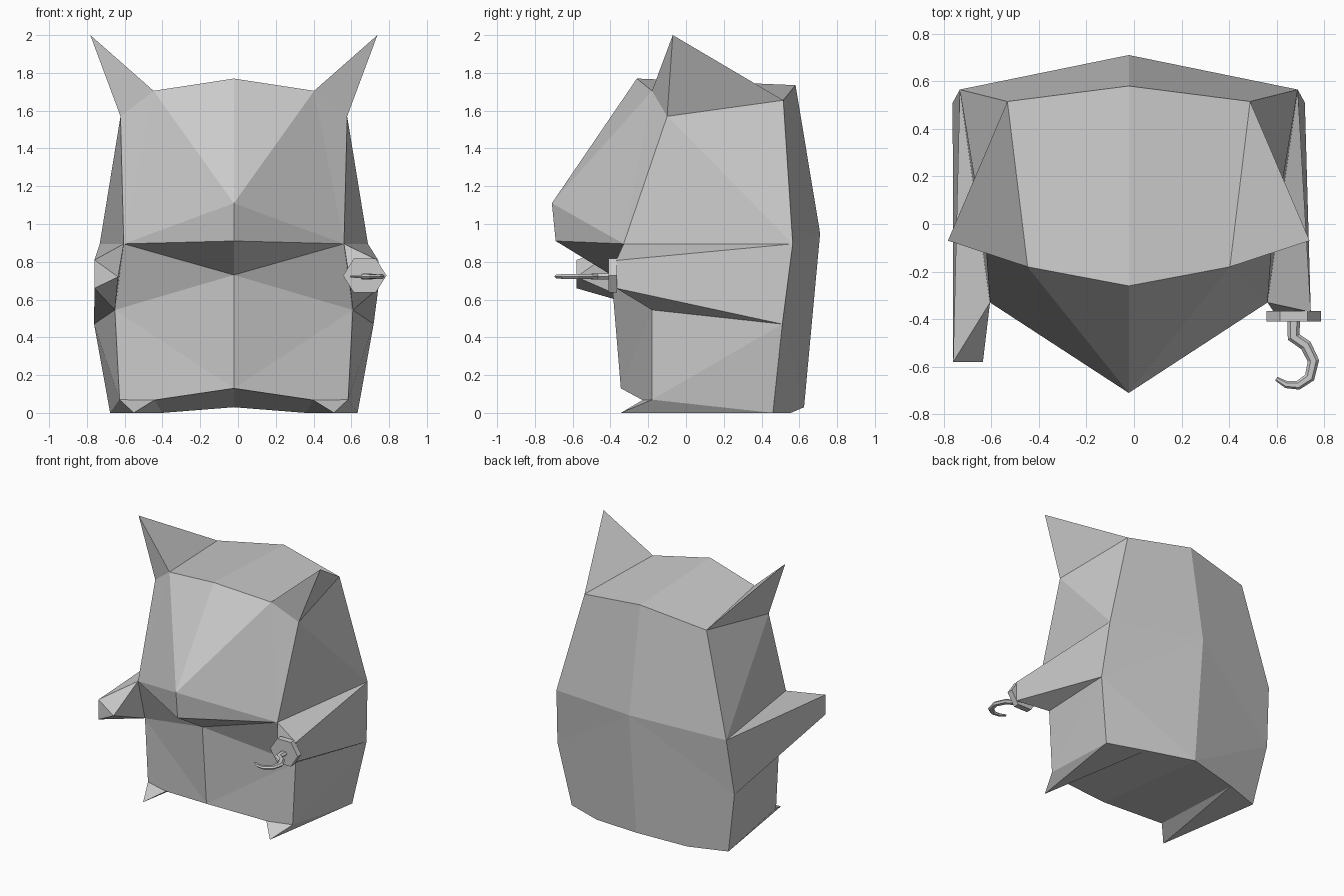
import bpy, bmesh
from math import sin, cos, tau
from mathutils import Vector

if "Cube" in bpy.data.objects:
    bpy.data.objects.remove(bpy.data.objects["Cube"])

CX = -0.022  # symmetry plane of the body


def finish(bm, name):
    bmesh.ops.recalc_face_normals(bm, faces=bm.faces)
    mesh = bpy.data.meshes.new(name)
    bm.to_mesh(mesh)
    bm.free()
    obj = bpy.data.objects.new(name, mesh)
    bpy.context.collection.objects.link(obj)
    return obj


# Profile on the centre plane (y, z)
centre = {
    "brow": (-0.26, 1.77), "crown": (0.58, 1.735), "spine": (0.71, 0.95),
    "tail": (0.625, 0.03), "crotch": (-0.345, 0.13), "neck": (-0.395, 0.73),
    "chin": (-0.69, 0.91), "snout": (-0.71, 1.11),
}
# Corners of one half (x from the centre plane, y, z)
side = {
    "temple": (0.425, -0.18, 1.705), "earbase": (0.60, -0.10, 1.57),
    "nape": (0.51, 0.515, 1.655), "eartip": (0.76, -0.07, 2.0),
    "lip": (0.583, -0.33, 0.895), "shoulder": (0.71, 0.565, 0.895),
    "armpit": (0.74, 0.51, 0.47), "waist": (0.63, -0.18, 0.545),
    "hip": (0.605, -0.18, 0.07), "heel": (0.655, 0.46, 0.0),
    "instep": (0.38, 0.555, 0.0), "toe": (0.53, -0.345, 0.0),
    "thigh": (0.42, -0.23, 0.068),
}
# Arm ends differ: left is long, right stops at the cuff
hands = {
    -1: {"wrist_top": (0.738, -0.58, 0.81), "wrist_low": (0.738, -0.58, 0.66),
         "wrist_in": (0.613, -0.58, 0.72)},
    1: {"wrist_top": (0.765, -0.37, 0.807), "wrist_low": (0.765, -0.37, 0.66),
        "wrist_in": (0.61, -0.37, 0.72)},
}
# Panels of one half, grouped by part
parts = {
    "head": ["brow temple nape crown", "brow temple snout", "temple lip snout",
             "temple earbase lip", "snout lip chin", "chin lip neck",
             "earbase nape shoulder", "earbase shoulder lip"],
    "ear": ["temple earbase eartip", "temple eartip nape", "earbase nape eartip"],
    "arm": ["shoulder lip wrist_top", "lip wrist_in wrist_top",
            "lip waist wrist_in", "waist wrist_low wrist_in",
            "waist armpit wrist_low", "shoulder wrist_top wrist_low armpit",
            "wrist_top wrist_in wrist_low"],
    "torso": ["lip neck waist", "neck crotch waist", "waist crotch thigh hip",
              "waist hip armpit", "hip heel armpit", "nape crown spine shoulder",
              "shoulder spine armpit", "spine tail armpit",
              "armpit tail instep heel", "crotch tail instep thigh"],
    "foot": ["hip toe heel", "hip thigh toe", "thigh instep toe",
             "toe instep heel"],
}

# Body: both halves share the centre vertices
bm = bmesh.new()
mid = {k: bm.verts.new((CX, y, z)) for k, (y, z) in centre.items()}
for s in (-1, 1):
    verts = dict(mid)
    for k, (x, y, z) in {**side, **hands[s]}.items():
        verts[k] = bm.verts.new((CX + s * x, y, z))
    for panels in parts.values():
        for panel in panels:
            bm.faces.new([verts[k] for k in panel.split()])
finish(bm, "body")

# Hexagonal cuff on the right arm
bm = bmesh.new()
ring = [bm.verts.new((0.671 + 0.115 * cos(i * tau / 6), -0.365,
                      0.727 + 0.105 * sin(i * tau / 6))) for i in range(6)]
face = bm.faces.new(ring)
cap = bmesh.ops.extrude_face_region(bm, geom=[face])["geom"]
bmesh.ops.translate(bm, vec=(0, -0.045, 0),
                    verts=[g for g in cap if isinstance(g, bmesh.types.BMVert)])
bm.faces.new(ring) if not bm.faces.get(ring) else None
finish(bm, "cuff")

# Hook: flattened, tapering six-sided tube swept along a path (x, y, half width)
path = [(0.671, -0.40, 0.027), (0.671, -0.475, 0.027), (0.722, -0.51, 0.025),
        (0.754, -0.575, 0.024), (0.738, -0.645, 0.022), (0.69, -0.678, 0.019),
        (0.64, -0.675, 0.015), (0.598, -0.65, 0.009)]
bm = bmesh.new()
pts = [Vector((x, y, 0.722)) for x, y, _ in path]
rings = []
for i, p in enumerate(pts):
    t = (pts[min(i + 1, len(pts) - 1)] - pts[max(i - 1, 0)]).normalized()
    n = Vector((-t.y, t.x, 0))
    w = path[i][2]
    rings.append([bm.verts.new(p + n * w * cos(a * tau / 6)
                               + Vector((0, 0, 0.65 * w * sin(a * tau / 6))))
                  for a in range(6)])
for a, b in zip(rings, rings[1:]):
    for i in range(6):
        j = (i + 1) % 6
        bm.faces.new((a[i], a[j], b[j], b[i]))
bm.faces.new(rings[0])
bm.faces.new(rings[-1])
finish(bm, "hook")
